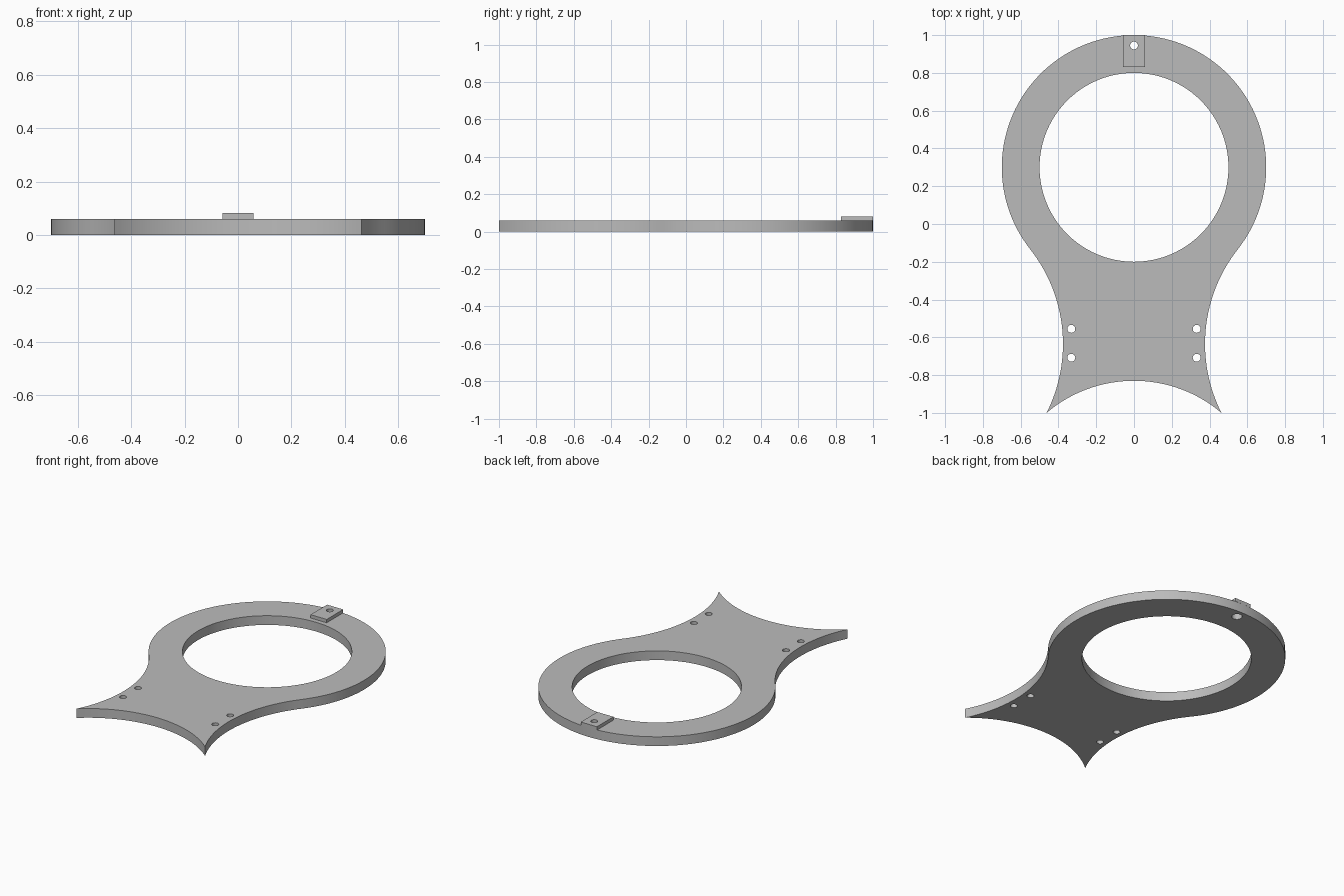
import bpy
from math import sin, cos, pi, atan2, asin, sqrt, radians

if "Cube" in bpy.data.objects:
    bpy.data.objects.remove(bpy.data.objects["Cube"])

grey = bpy.data.materials.new("plain_grey")
grey.diffuse_color = (0.5, 0.5, 0.5, 1)
grey.use_nodes = True
grey.node_tree.nodes["Principled BSDF"].inputs["Base Color"].default_value = grey.diffuse_color


def arc(cx, cy, r, a0, a1, n):
    """Points along an arc from angle a0 to a1, both ends included."""
    return [(cx + r * cos(a0 + (a1 - a0) * i / n),
             cy + r * sin(a0 + (a1 - a0) * i / n)) for i in range(n + 1)]


def circle(cx, cy, r, n):
    return arc(cx, cy, r, 0, 2 * pi, n)[:-1]


def plate(name, loops, z0, z1):
    """Flat plate: the first loop is the outline, the others are holes."""
    curve = bpy.data.curves.new(name, 'CURVE')
    curve.dimensions = '2D'
    curve.fill_mode = 'BOTH'
    curve.extrude = (z1 - z0) / 2
    for pts in loops:
        s = curve.splines.new('POLY')
        s.points.add(len(pts) - 1)
        for p, (x, y) in zip(s.points, pts):
            p.co = (x, y, 0, 1)
        s.use_cyclic_u = True
    obj = bpy.data.objects.new(name, curve)
    bpy.context.collection.objects.link(obj)
    obj.location.z = (z0 + z1) / 2
    bpy.ops.object.select_all(action='DESELECT')
    obj.select_set(True)
    bpy.context.view_layer.objects.active = obj
    bpy.ops.object.convert(target='MESH')
    obj = bpy.context.object
    obj.data.materials.clear()
    obj.data.materials.append(grey)
    bpy.ops.object.shade_smooth_by_angle(angle=radians(30))
    return obj


# Outline: ring, concave waist tangent to it, concave bottom edge
RING_Y, RING_R = 0.3, 0.7
waist_x, waist_y, waist_r = 1.187, -0.635, 0.811
tip_x, tip_y = 0.463, -1.0
bottom_y = -0.83
sag = bottom_y - tip_y
bottom_r = (tip_x ** 2 + sag ** 2) / (2 * sag)

join = atan2(waist_y - RING_Y, waist_x)          # angle where waist meets ring
tip = pi + asin((waist_y - tip_y) / waist_r)     # angle of the tip on the waist arc
half = asin(tip_x / bottom_r)

right_side = arc(waist_x, waist_y, waist_r, tip, pi + join, 32)
ring_arc = arc(0, RING_Y, RING_R, join, pi - join, 96)
left_side = [(-x, y) for x, y in reversed(right_side)]
bottom = arc(0, bottom_y - bottom_r, bottom_r, pi / 2 + half, pi / 2 - half, 32)
outline = right_side + ring_arc[1:-1] + left_side + bottom[1:-1]

# Openings: big ring opening, four mounting holes, wide bore under the tab
holes = [circle(0, RING_Y, 0.5, 96), circle(0, 0.945, 0.031, 32)]
holes += [circle(s * 0.332, y, 0.021, 24) for s in (-1, 1) for y in (-0.555, -0.708)]
plate("base_plate", [outline] + holes, 0, 0.06)

# Raised tab with a narrower hole
w = 0.058
plate("raised_tab", [[(-w, 0.83), (w, 0.83), (w, 1.0), (-w, 1.0)],
                     circle(0, 0.945, 0.021, 24)], 0.06, 0.082)
